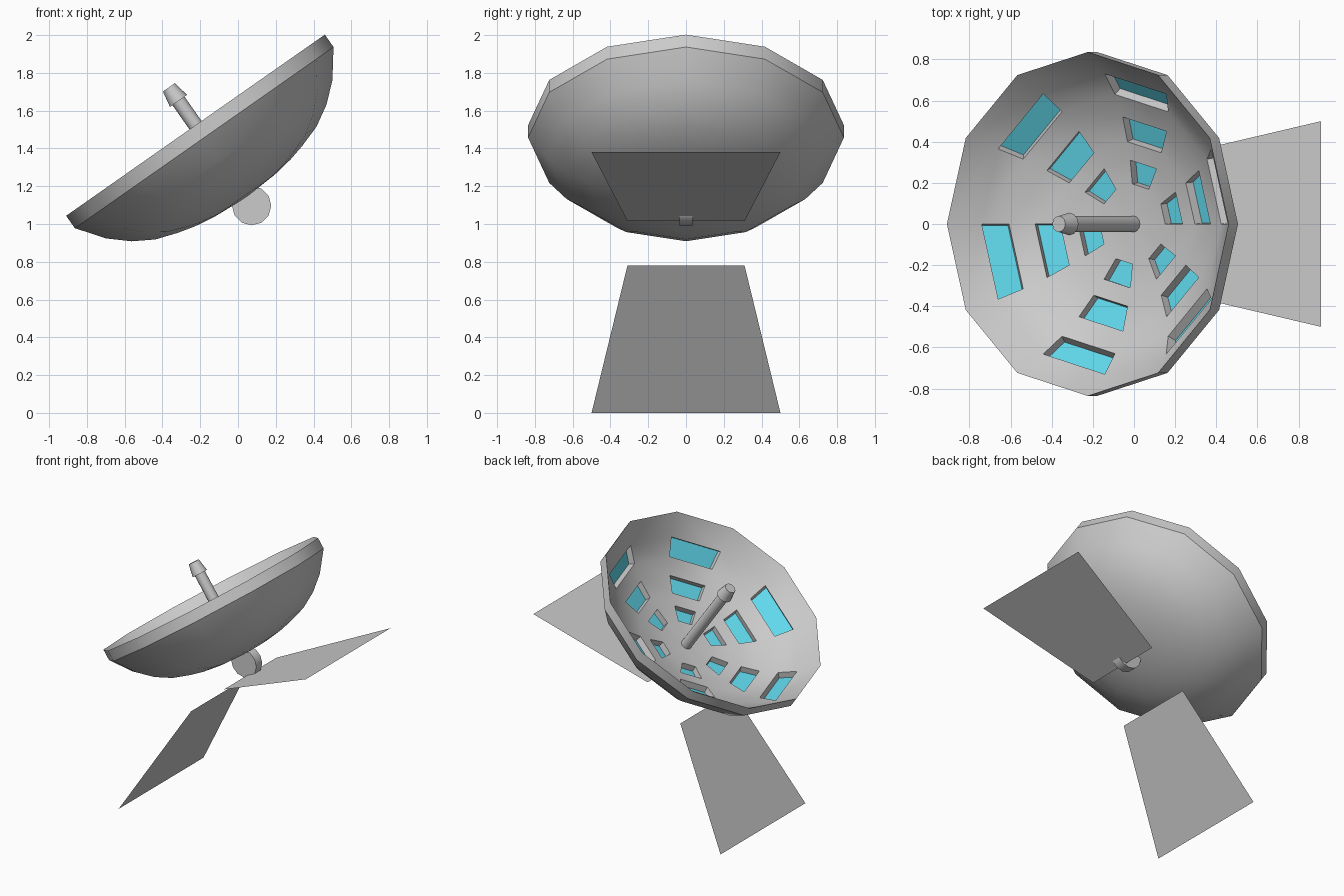
import bpy, bmesh, math
from mathutils import Matrix, Vector

if "Cube" in bpy.data.objects:
    bpy.data.objects.remove(bpy.data.objects["Cube"])

# dish frame: origin at rim centre, local z along the tilted dish axis
DISH = Matrix.Translation((-0.225, 0, 1.523)) @ Matrix.Rotation(math.radians(-35), 4, 'Y')
SEG = 12

cyan = bpy.data.materials.new("cyan_panel")
cyan.diffuse_color = (0.12, 0.70, 0.85, 1)
cyan.use_nodes = True
cyan.node_tree.nodes["Principled BSDF"].inputs["Base Color"].default_value = cyan.diffuse_color
grey = bpy.data.materials.new("grey_shell")
grey.diffuse_color = (0.8, 0.8, 0.8, 1)
grey.use_nodes = True
grey.node_tree.nodes["Principled BSDF"].inputs["Base Color"].default_value = grey.diffuse_color


def finish(bm, name, matrix=None, smooth=None, mats=()):
    if matrix is not None:
        bm.transform(matrix)
    me = bpy.data.meshes.new(name)
    bm.to_mesh(me)
    bm.free()
    for m in mats:
        me.materials.append(m)
    ob = bpy.data.objects.new(name, me)
    bpy.context.collection.objects.link(ob)
    if smooth:
        bpy.ops.object.select_all(action='DESELECT')
        ob.select_set(True)
        bpy.context.view_layer.objects.active = ob
        bpy.ops.object.shade_smooth_by_angle(angle=math.radians(smooth))
    return ob


def lathe(bm, profile, seg):
    """Spin (radius, z) points round z; returns the faces per band."""
    rings = []
    for r, z in profile:
        if r == 0:
            rings.append([bm.verts.new((0, 0, z))] * seg)
        else:
            rings.append([bm.verts.new((r * math.cos(math.tau * i / seg),
                                        r * math.sin(math.tau * i / seg), z)) for i in range(seg)])
    bands = []
    for a, b in zip(rings, rings[1:]):
        band = []
        for i in range(seg):
            j = (i + 1) % seg
            band.append(bm.faces.new(list(dict.fromkeys((a[i], a[j], b[j], b[i])))))
        bands.append(band)
    return bands


# dish shell: inner bowl, rim band, outer bowl
curve = [(0, 0.467), (0.195, 0.455), (0.31, 0.437), (0.40, 0.414),
         (0.52, 0.374), (0.63, 0.309), (0.73, 0.221), (0.836, 0.08)]
inner = [(r, 0.077 - d) for r, d in curve[:-1]] + [(0.836, 0)]
outer = [(r, -d) for r, d in reversed(curve)]
bm = bmesh.new()
bands = lathe(bm, inner + outer, SEG)
bmesh.ops.recalc_face_normals(bm, faces=bm.faces)

# sunken cyan panels on every second segment of three bands
cells = [bands[b][i] for b in (1, 3, 5) for i in range(0, SEG, 2)]
for f in bmesh.ops.extrude_discrete_faces(bm, faces=cells)["faces"]:
    f.normal_update()
    n = f.normal.copy()
    if n.z < 0:
        n.negate()
    for v in f.verts:
        v.co -= n * 0.044
    f.material_index = 1
bmesh.ops.recalc_face_normals(bm, faces=bm.faces)
finish(bm, "dish", DISH, 32, (grey, cyan))

# feed rod with tapered head
bm = bmesh.new()
lathe(bm, [(0, -0.40), (0.039, -0.40), (0.039, 0.157), (0.055, 0.157),
           (0.039, 0.245), (0, 0.245)], 12)
bmesh.ops.recalc_face_normals(bm, faces=bm.faces)
finish(bm, "feed_rod", DISH, 32)

# pivot wheel behind the dish
bm = bmesh.new()
bmesh.ops.create_cone(bm, cap_ends=True, segments=12, radius1=0.104, radius2=0.104, depth=0.07)
finish(bm, "pivot_wheel", Matrix.Translation((0.072, 0, 1.097)) @ Matrix.Rotation(math.pi / 2, 4, 'X'), 32)


# flat tapered plates: (x, z) of the narrow edge and of the wide edge
def plate(name, narrow, wide):
    bm = bmesh.new()
    pts = [(narrow, -0.31), (narrow, 0.31), (wide, 0.5), (wide, -0.5)]
    bm.faces.new([bm.verts.new((p[0], y, p[1])) for p, y in pts]).normal_update()
    for f in bm.faces:
        if f.normal.z < 0:
            f.normal_flip()
    finish(bm, name)


plate("upper_plate", (0.10, 1.015), (0.91, 1.38))
plate("lower_plate", (-0.17, 0.78), (-0.635, 0.0))
